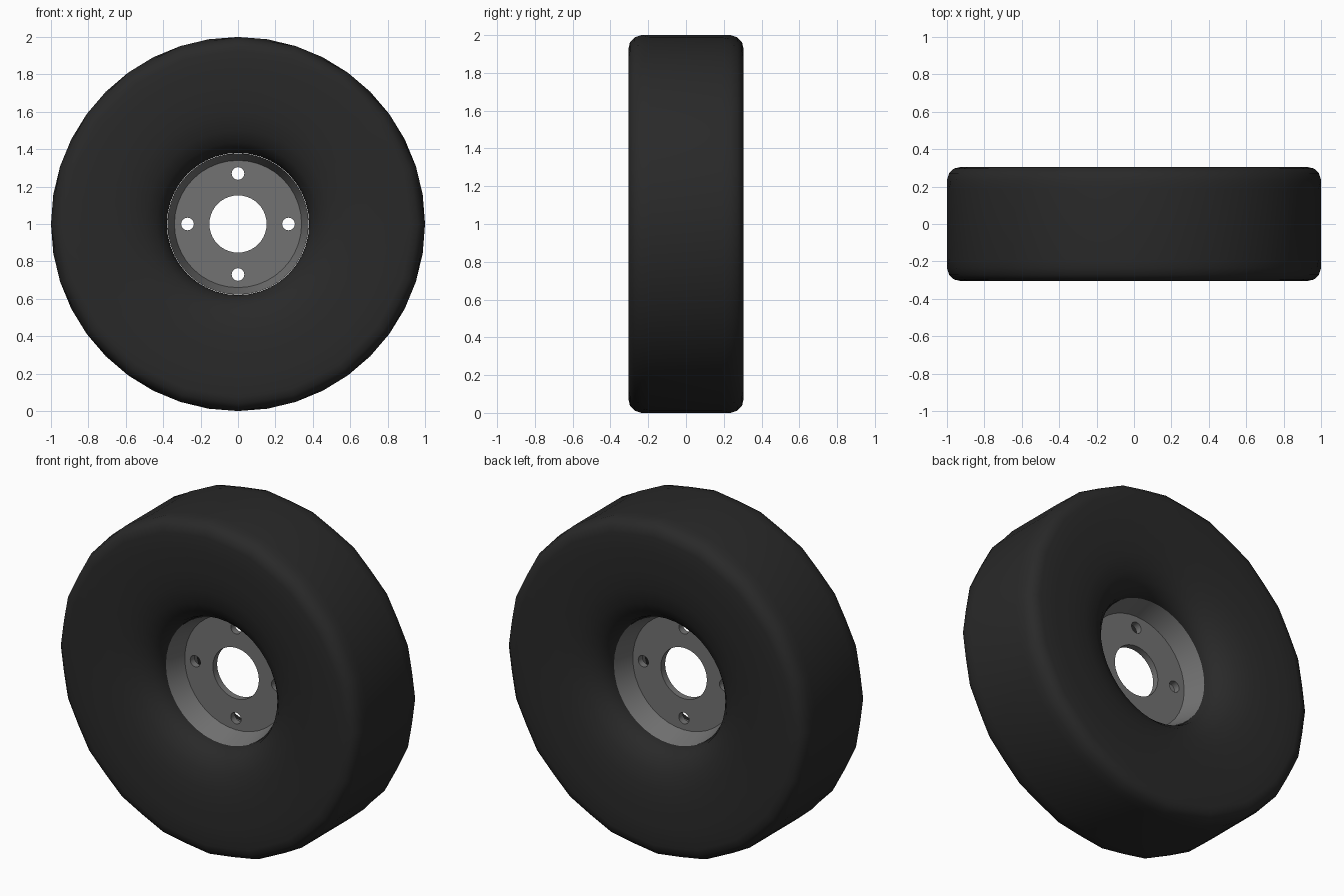
import bpy, bmesh
from math import sin, cos, pi, radians

if "Cube" in bpy.data.objects:
    bpy.data.objects.remove(bpy.data.objects["Cube"])

CENTRE_Z = 1.0


def material(name, v):
    m = bpy.data.materials.new(name)
    m.diffuse_color = (v, v, v, 1)
    m.use_nodes = True
    m.node_tree.nodes["Principled BSDF"].inputs["Base Color"].default_value = m.diffuse_color
    return m


rubber = material("rubber", 0.022)
metal = material("metal", 0.17)


def lathe(name, profile, segs, mat, closed=False, shoulder=None, angle=40):
    """Spin (radius, y) points around the axle; shoulder rings are slightly coarser."""
    bm = bmesh.new()
    rings = []
    for r, y in profile:
        ring = []
        for i in range(segs):
            a = 2 * pi * i / segs
            k = 0.991 if shoulder and i % 2 and abs(y) >= shoulder and r > 0.9 else 1
            ring.append(bm.verts.new((r * k * sin(a), y, CENTRE_Z + r * k * cos(a))))
        rings.append(ring)
    pairs = list(zip(rings, rings[1:]))
    if closed:
        pairs.append((rings[-1], rings[0]))
    for a, b in pairs:
        for i in range(segs):
            j = (i + 1) % segs
            bm.faces.new((a[i], a[j], b[j], b[i]))
    bmesh.ops.recalc_face_normals(bm, faces=bm.faces)
    me = bpy.data.meshes.new(name)
    bm.to_mesh(me)
    bm.free()
    ob = bpy.data.objects.new(name, me)
    bpy.context.collection.objects.link(ob)
    me.materials.append(mat)
    bpy.ops.object.select_all(action='DESELECT')
    ob.select_set(True)
    bpy.context.view_layer.objects.active = ob
    bpy.ops.object.shade_smooth_by_angle(angle=radians(angle))
    return ob


# tyre: half profile from bead to tread, mirrored to the other side
half = [(0.38, -0.14), (0.395, -0.19), (0.435, -0.235), (0.50, -0.27),
        (0.59, -0.292), (0.70, -0.302), (0.82, -0.305), (0.925, -0.305),
        (0.962, -0.297), (0.988, -0.272), (1.0, -0.235), (1.0, -0.19)]
lathe("tyre", half + [(r, -y) for r, y in reversed(half)], 40, rubber,
      closed=True, shoulder=0.23)

# rim barrel: flares from the central disc out to both beads
lathe("rim_barrel", [(0.378, -0.145), (0.34, -0.02), (0.34, 0.02), (0.378, 0.145)],
      40, metal, angle=10)

# hub disc: filled outline with axle hole and four bolt holes
cu = bpy.data.curves.new("hub_disc", 'CURVE')
cu.dimensions = '2D'
cu.fill_mode = 'BOTH'
cu.extrude = 0.02


def circle(cx, cy, r, n):
    s = cu.splines.new('POLY')
    s.points.add(n - 1)
    for i, p in enumerate(s.points):
        a = 2 * pi * i / n
        p.co = (cx + r * cos(a), cy + r * sin(a), 0, 1)
    s.use_cyclic_u = True


circle(0, 0, 0.341, 40)
circle(0, 0, 0.153, 40)
for k in range(4):
    circle(0.27 * cos(k * pi / 2), 0.27 * sin(k * pi / 2), 0.034, 20)

disc = bpy.data.objects.new("hub_disc", cu)
bpy.context.collection.objects.link(disc)
disc.rotation_euler = (pi / 2, 0, 0)
disc.location = (0, 0, CENTRE_Z)
bpy.ops.object.select_all(action='DESELECT')
disc.select_set(True)
bpy.context.view_layer.objects.active = disc
bpy.ops.object.convert(target='MESH')
disc = bpy.context.view_layer.objects.active
disc.data.materials.clear()
disc.data.materials.append(metal)
bpy.ops.object.shade_smooth_by_angle(angle=radians(30))
